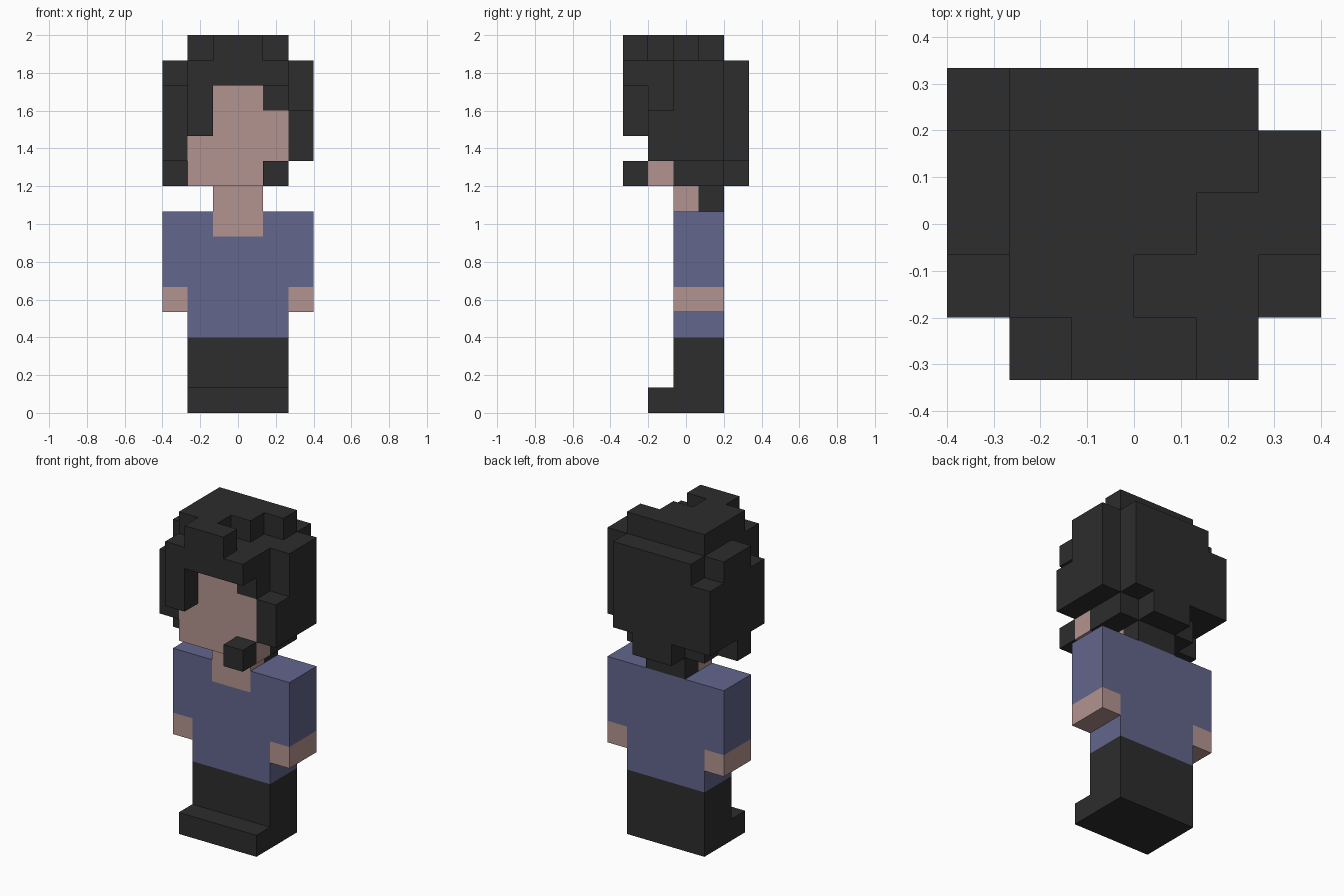
import bpy
import bmesh
from mathutils import Vector

cube = bpy.data.objects.get("Cube")
if cube:
    bpy.data.objects.remove(cube, do_unlink=True)

U = 2 / 15  # size of one block


def material(name, rgb):
    mat = bpy.data.materials.new(name)
    mat.use_nodes = True
    color = (*rgb, 1)
    mat.diffuse_color = color
    bsdf = mat.node_tree.nodes["Principled BSDF"]
    bsdf.inputs["Base Color"].default_value = color
    bsdf.inputs["Roughness"].default_value = 0.9
    return mat


DARK = material("dark charcoal", (0.026, 0.026, 0.026))
SKIN = material("skin", (0.456, 0.296, 0.279))
BLUE = material("dusty blue", (0.122, 0.133, 0.262))


def cells(*box):
    """Blocks inside x0, x1, y0, y1, z0, z1 (x from -3 to 3, y and z from 0)."""
    x0, x1, y0, y1, z0, z1 = box
    return {(x, y, z) for x in range(x0, x1) for y in range(y0, y1) for z in range(z0, z1)}


def part(name, mat, boxes, cut=()):
    """Join boxes of blocks into one shell that has outer faces only."""
    solid = set().union(*(cells(*b) for b in boxes))
    for b in cut:
        solid -= cells(*b)
    bm = bmesh.new()
    verts = {}

    def vert(p):
        key = tuple(p)
        if key not in verts:
            verts[key] = bm.verts.new((p[0] * U, (p[1] - 2.5) * U, p[2] * U))
        return verts[key]

    for c in sorted(solid):
        for axis in range(3):
            a, b = Vector((0, 0, 0)), Vector((0, 0, 0))
            a[(axis + 1) % 3] = b[(axis + 2) % 3] = 1
            for side in (0, 1):
                near = list(c)
                near[axis] += 2 * side - 1
                if tuple(near) in solid:
                    continue
                p = Vector(c)
                p[axis] += side
                quad = [p, p + a, p + a + b, p + b]
                if side == 0:
                    quad.reverse()
                bm.faces.new([vert(q) for q in quad])
    mesh = bpy.data.meshes.new(name)
    bm.to_mesh(mesh)
    bm.free()
    mesh.materials.append(mat)
    obj = bpy.data.objects.new(name, mesh)
    bpy.context.collection.objects.link(obj)
    return obj


# Lower body
part("shoes", DARK, [(-2, 2, 1, 4, 0, 1)])
part("legs", DARK, [(-2, 2, 2, 4, 1, 3)])

# Shirt with an open neckline
part("shirt", BLUE, [(-2, 2, 2, 4, 3, 8)], cut=[(-1, 1, 2, 3, 7, 8)])

# Sleeves and hands on both sides
for side, x in (("left", 2), ("right", -3)):
    part(side + "_sleeve", BLUE, [(x, x + 1, 2, 4, 5, 8)])
    part(side + "_hand", SKIN, [(x, x + 1, 2, 4, 4, 5)])

# Neck and face
part("neck", SKIN, [(-1, 1, 2, 3, 7, 9)])
part("face", SKIN, [(-2, 2, 1, 2, 9, 13)], cut=[(1, 2, 1, 2, 12, 13)])
part("chin_block", DARK, [(1, 2, 0, 1, 9, 10)])

# Hair
part("hair", DARK, [
    (-2, 2, 2, 4, 9, 14),     # core
    (-2, 2, 1, 2, 13, 14),    # above the face
    (1, 2, 1, 2, 12, 13),     # temple corner
    (-2, 2, 0, 1, 13, 14),    # fringe
    (-2, -1, 0, 1, 11, 13),   # long front lock
    (-3, -2, 2, 4, 10, 14),   # right side
    (-3, -2, 1, 2, 10, 13),
    (-3, -2, 4, 5, 10, 13),
    (-3, -2, 2, 3, 9, 10),
    (2, 3, 2, 4, 10, 14),     # left side
    (2, 3, 1, 2, 10, 12),
    (-2, 2, 4, 5, 10, 14),    # back
    (-1, 1, 4, 5, 9, 10),
    (-1, 1, 3, 4, 8, 9),      # nape
    (-2, 2, 3, 4, 14, 15),    # stepped crown
    (-2, 1, 2, 3, 14, 15),
    (-2, 0, 1, 2, 14, 15),
    (-1, 1, 0, 1, 14, 15),
])
